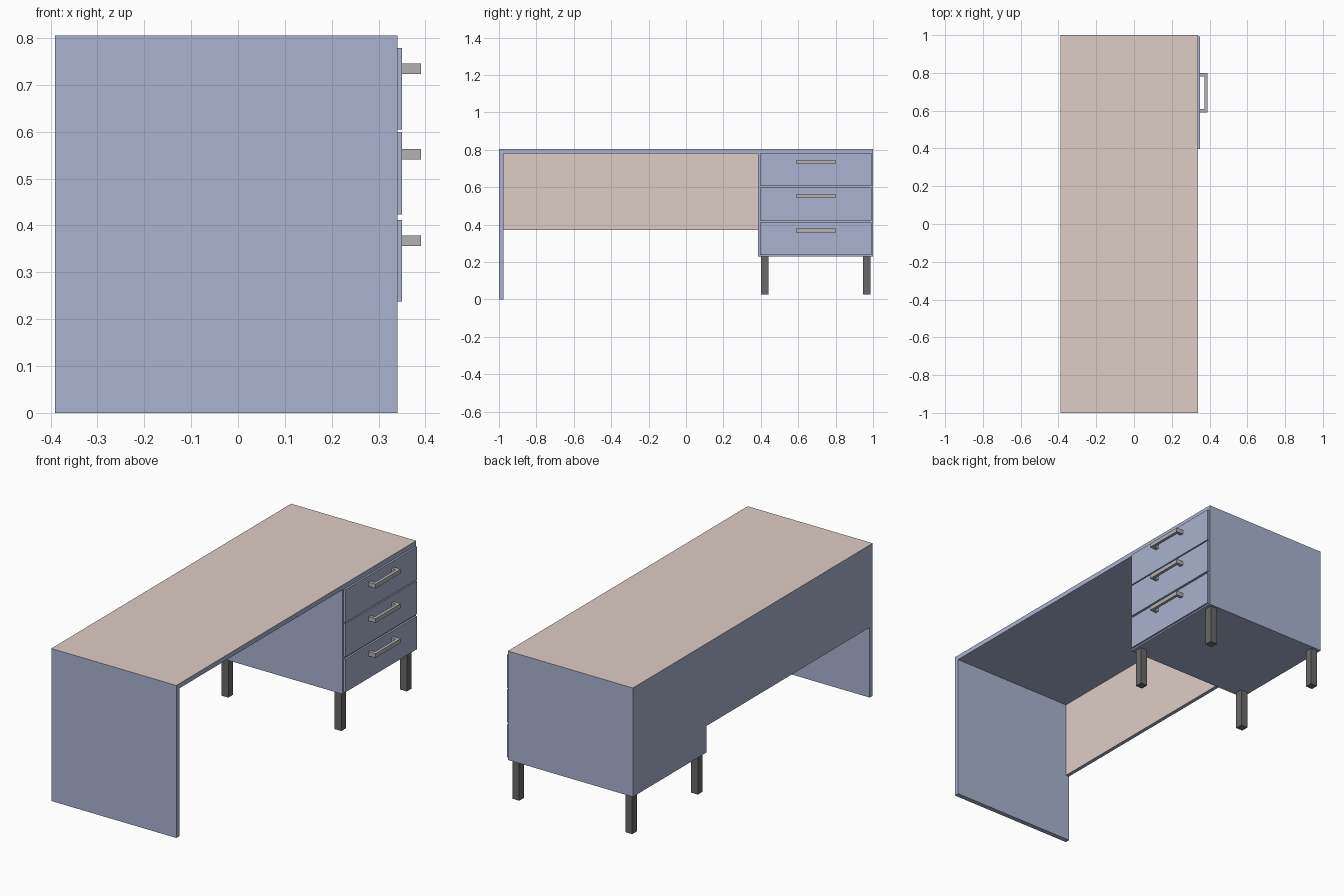
import bpy, bmesh
from mathutils import Vector

if "Cube" in bpy.data.objects:
    bpy.data.objects.remove(bpy.data.objects["Cube"])


def material(name, rgb):
    m = bpy.data.materials.new(name)
    m.diffuse_color = (*rgb, 1)
    m.use_nodes = True
    m.node_tree.nodes["Principled BSDF"].inputs["Base Color"].default_value = m.diffuse_color
    return m


PAINT = material("blue_paint", (0.40, 0.45, 0.62))
WOOD = material("pale_wood", (0.73, 0.61, 0.57))
STEEL = material("steel", (0.45, 0.45, 0.45))
DARK = material("dark_metal", (0.14, 0.14, 0.14))


def finish(name, bm, mat):
    bmesh.ops.recalc_face_normals(bm, faces=bm.faces)
    me = bpy.data.meshes.new(name)
    bm.to_mesh(me)
    bm.free()
    me.materials.append(mat)
    ob = bpy.data.objects.new(name, me)
    bpy.context.collection.objects.link(ob)
    return ob


def box(name, x, y, z, mat):
    """Box from (min, max) ranges on each axis."""
    bm = bmesh.new()
    bmesh.ops.create_cube(bm, size=1)
    for v in bm.verts:
        v.co = Vector([r[0] if c < 0 else r[1] for c, r in zip(v.co, (x, y, z))])
    return finish(name, bm, mat)


def veneer(ob, direction):
    """Wood finish on the face pointing along direction."""
    ob.data.materials.append(WOOD)
    for p in ob.data.polygons:
        if p.normal.dot(Vector(direction)) > 0.9:
            p.material_index = 1


def handle(name, z0, z1):
    """U-shaped pull, extruded upwards from its plan outline."""
    outline = [(0.35, 0.59), (0.39, 0.59), (0.39, 0.80), (0.35, 0.80),
               (0.35, 0.782), (0.374, 0.782), (0.374, 0.608), (0.35, 0.608)]
    bm = bmesh.new()
    face = bm.faces.new([bm.verts.new((x, y, z0)) for x, y in outline])
    ext = bmesh.ops.extrude_face_region(bm, geom=[face])
    verts = [g for g in ext["geom"] if isinstance(g, bmesh.types.BMVert)]
    bmesh.ops.translate(bm, verts=verts, vec=(0, 0, z1 - z0))
    finish(name, bm, STEEL)


DEPTH = (-0.39, 0.34)

# Desktop, side support and modesty panel
top = box("desktop", DEPTH, (-1, 1), (0.78, 0.805), PAINT)
veneer(top, (0, 0, 1))
box("side_panel", DEPTH, (-1, -0.975), (0, 0.78), PAINT)
modesty = box("modesty_panel", (-0.39, -0.37), (-0.975, 0.385), (0.37, 0.78), PAINT)
veneer(modesty, (1, 0, 0))

# Drawer cabinet
box("cabinet", DEPTH, (0.385, 1), (0.23, 0.78), PAINT)

# Drawer fronts with pulls
for i, (z0, z1) in enumerate([(0.238, 0.412), (0.423, 0.599), (0.605, 0.779)]):
    box(f"drawer_front_{i + 1}", (0.34, 0.35), (0.396, 0.993), (z0, z1), PAINT)
    handle(f"drawer_handle_{i + 1}", z0 + 0.118, z0 + 0.14)

# Cabinet legs
for xn, x in (("back", -0.357), ("front", 0.303)):
    for yn, y in (("inner", 0.42), ("outer", 0.967)):
        box(f"{xn}_{yn}_leg", (x - 0.02, x + 0.02), (y - 0.02, y + 0.02),
            (0.025, 0.23), DARK)
